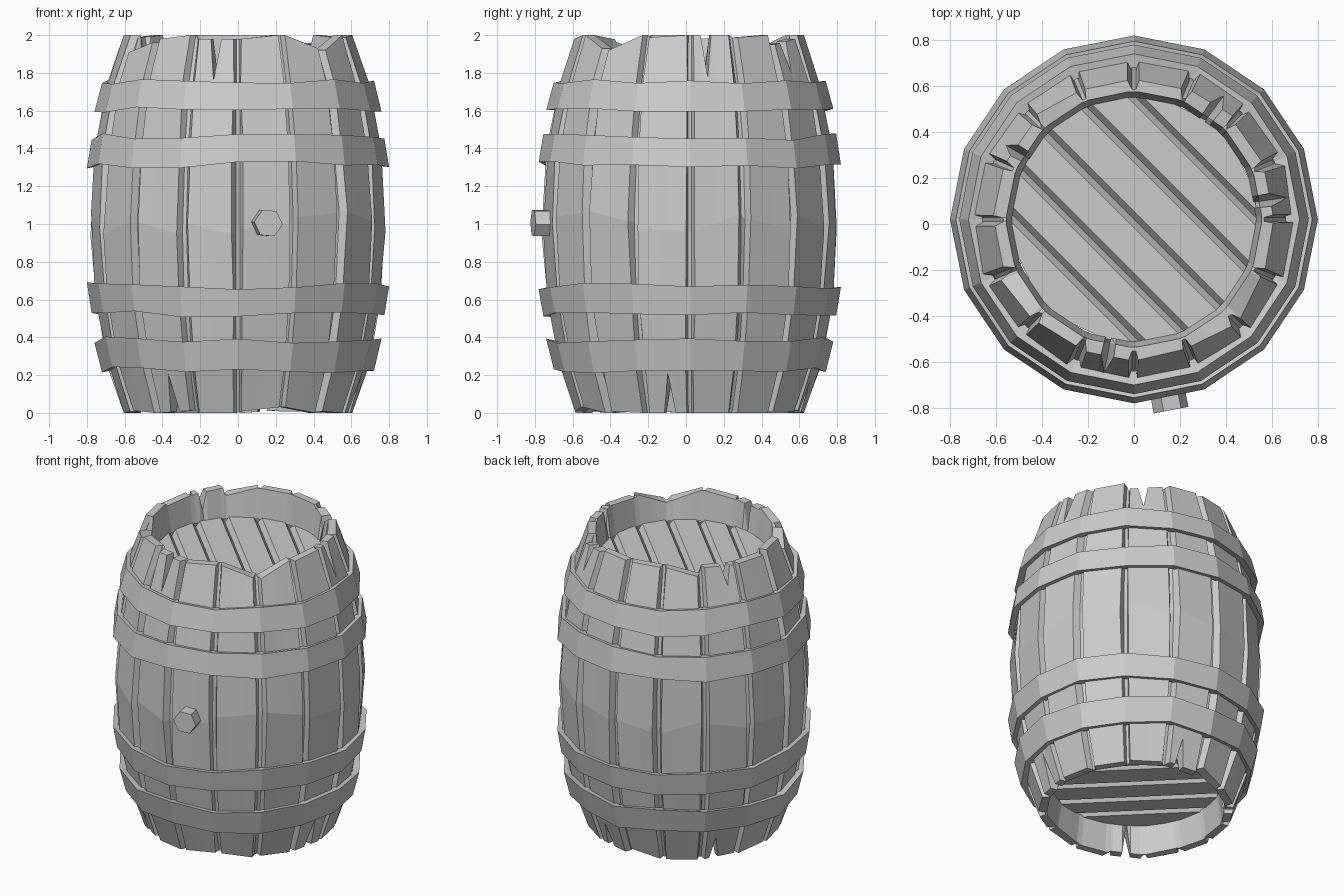
import bpy, bmesh, math, random
from mathutils import Vector

if "Cube" in bpy.data.objects:
    bpy.data.objects.remove(bpy.data.objects["Cube"])

random.seed(7)
CY = 0.02                      # barrel axis sits slightly behind y = 0
N = 16
STEP = 360 / N


def jit(a):
    return random.uniform(-a, a)


def polar(r, deg, z):
    a = math.radians(deg)
    return Vector((r * math.cos(a), CY + r * math.sin(a), z))


def mesh_object(name, rows, wrap_rows=False, wrap_cols=True):
    """Skin a grid of points into a flat-shaded object."""
    bm = bmesh.new()
    vs = [[bm.verts.new(p) for p in row] for row in rows]
    nr, nc = len(vs), len(vs[0])
    for i in range(nr if wrap_rows else nr - 1):
        for j in range(nc if wrap_cols else nc - 1):
            a, b = vs[i], vs[(i + 1) % nr]
            k = (j + 1) % nc
            bm.faces.new((a[j], a[k], b[k], b[j]))
    bmesh.ops.recalc_face_normals(bm, faces=bm.faces)
    me = bpy.data.meshes.new(name)
    bm.to_mesh(me)
    bm.free()
    ob = bpy.data.objects.new(name, me)
    bpy.context.collection.objects.link(ob)
    return ob


# Staves: one bulging shell with sunken grooves, split and chipped ends
LEVELS = [(0, .605), (.25, .69), (.6, .755), (1, .78), (1.4, .755), (1.75, .69), (2, .605)]
TOP_CRACK = {0: (.35, .22), 2: (.4, .16), 6: (.7, .12), 11: (.5, .22)}
LOW_CRACK = {3: (.35, .17), 6: (.3, .16), 10: (.5, .2), 15: (.55, .21)}
TOP_CHIP = {(9, 0): .09, (9, 1): .04, (13, 1): .07, (14, 0): .08, (5, 1): .05, (2, 0): .05}
LOW_CHIP = {(13, 0): .03, (12, 1): .03, (4, 0): .04}


def stave(i):
    """Columns of one stave: groove floor, face edge, three inner columns, edge, floor."""
    a0 = i * STEP
    edges = (a0 + 2.1 + jit(.7), a0 + STEP - 2.1 + jit(.7))
    face = []
    for side, ang in enumerate(edges):
        top = TOP_CHIP.get((i, side), random.choice((0, 0, .012, .02)))
        low = LOW_CHIP.get((i, side), random.choice((0, 0, .008, .012)))
        col = [polar(.53, ang, .2), polar(.555, ang, low)]
        for n, (z, r) in enumerate(LEVELS):
            if n == 0:
                col.append(polar(r + low * .34, ang, low))
            elif n == 6:
                col.append(polar(r + top * .34, ang, 2 - top))
            else:
                dz = jit(.07) if n == 3 else 0
                col.append(polar(r + jit(.007), ang + jit(.5), z + dz))
        col += [polar(.555, ang, 2 - top), polar(.53, ang, 1.8)]
        face.append(col)
    left, right = face

    def inner(rows_f):
        return [l.lerp(r, f) for l, r, f in zip(left, right, rows_f)]

    ft, dt = TOP_CRACK.get(i, (.5, 0))
    fl, dl = LOW_CRACK.get(i, (.5, 0))
    cols = []
    for s in (-.15, 0, .15):
        fs = [fl + s] * 4 + [.5 + s] * 3 + [ft + s] * 4
        c = inner(fs)
        if s == 0:             # pull the middle column back to open a split
            for k, m in ((1, .12), (2, .34)):
                c[k].z += dl
                d = Vector((c[k].x, c[k].y - CY, 0)).normalized()
                c[k] += d * dl * (m if k == 2 else 0)
            for k, m in ((8, .34), (9, 0)):
                c[k].z -= dt
                d = Vector((c[k].x, c[k].y - CY, 0)).normalized()
                c[k] += d * dt * m
        cols.append(c)

    def floor(ang, src):
        c = []
        for k, p in enumerate(src):
            r = math.hypot(p.x, p.y - CY)
            c.append(polar(r - .04 if 2 <= k <= 8 else r, ang, p.z))
        return c

    return [floor(a0 + .8, left), left] + cols + [right, floor(a0 + STEP - .8, right)]


columns = [c for i in range(N) for c in stave(i)]
mesh_object("staves", [list(row) for row in zip(*columns)])

# Hoops: four uneven sixteen-sided bands following the bulge
HOOPS = [("lower_end_hoop", .23, .39, .72, .76), ("lower_bilge_hoop", .52, .67, .775, .80),
         ("upper_bilge_hoop", 1.31, 1.46, .80, .775), ("upper_end_hoop", 1.61, 1.76, .76, .72)]
for name, z0, z1, r0, r1 in HOOPS:
    rings = [[], [], [], []]
    for k in range(N):
        a, dz = k * STEP, jit(.018)
        lo, hi = z0 + dz + jit(.008), z1 + dz + jit(.008)
        for ring, r, z in zip(rings, (r0, r1, r1 - .06, r0 - .06), (lo, hi, hi - .012, lo + .012)):
            ring.append(polar(r, a, z))
    mesh_object(name, rings, wrap_rows=True)

# Heads: diagonal planks with V grooves, top and bottom
R = .535
GROOVES = (-.36, -.19, 0, .2, .38)
u, v = Vector((1, -1, 0)).normalized(), Vector((1, 1, 0)).normalized()
profile = [(-.53, 0), (-.46, 0)]
for g in GROOVES:
    profile += [(g - .025, 0), (g, -.035), (g + .025, 0), (g + .1, 0)]
profile[-1] = (.47, 0)
profile.append((.53, 0))
for name, z, s in (("top_head", 1.81, 1), ("bottom_head", .19, -1)):
    rows = []
    for t, d in profile:
        h = math.sqrt(R * R - t * t)
        c = Vector((0, CY, z + s * d)) + v * t
        rows.append([c - u * h, c + u * h])
    mesh_object(name, rows, wrap_cols=False)

# Bung: six-sided plug pointing outward from the front
out = Vector((math.sin(math.radians(11)), -math.cos(math.radians(11)), 0))
bpy.ops.mesh.primitive_cylinder_add(vertices=6, radius=.077, depth=.14,
                                    location=Vector((0, CY, 1.005)) + out * .775)
bung = bpy.context.object
bung.name = "bung"
bung.rotation_euler = (math.radians(90), math.radians(35), math.radians(11))
